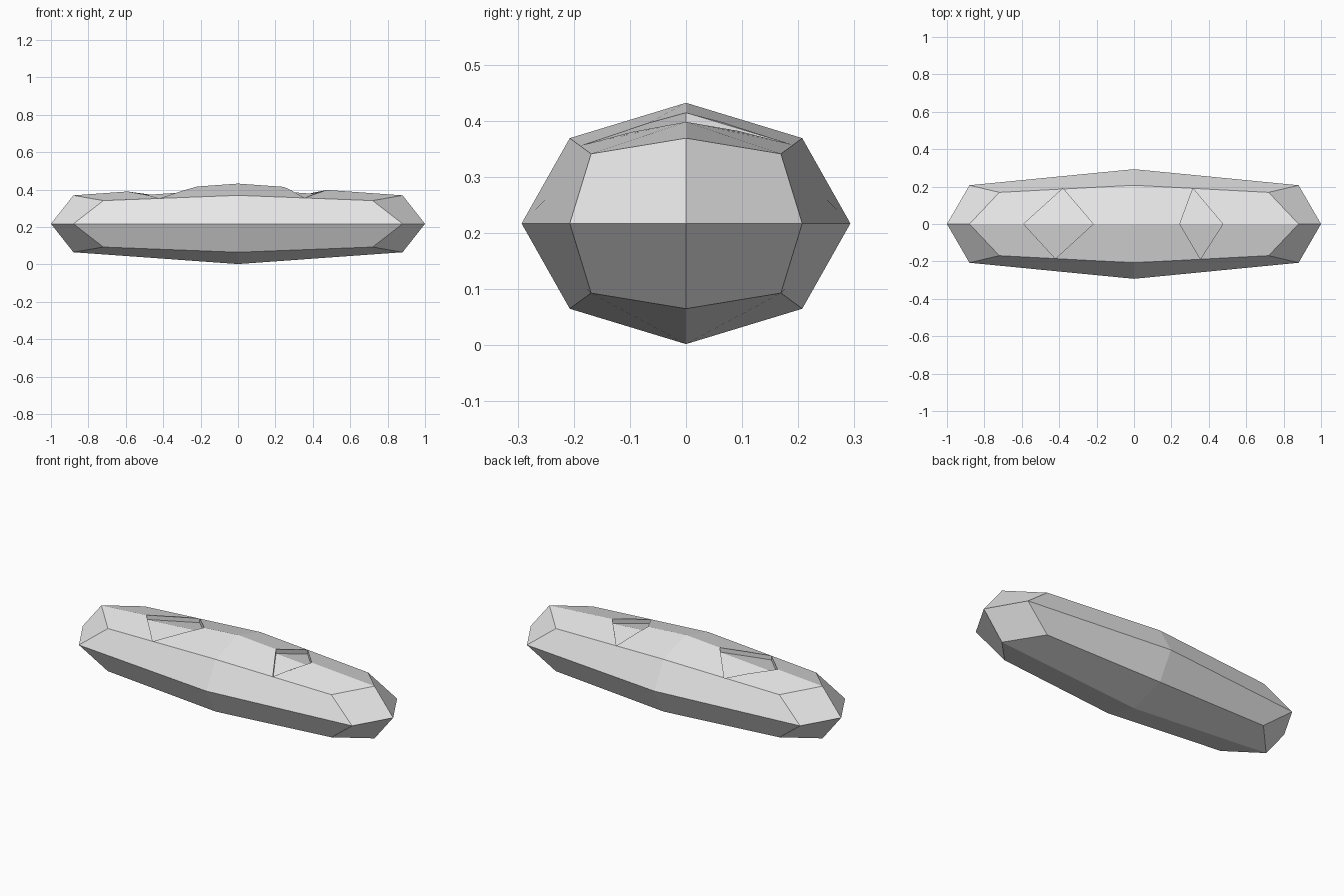
import bpy
import bmesh

old = bpy.data.objects.get("Cube")
if old:
    bpy.data.objects.remove(old, do_unlink=True)

MID = 0.217                      # height of the widest outline
HALF_Y, HALF_Z = 0.293, 0.215
REACH = {1: 1.0, 2: 0.88, 3: 0.72}   # length of face centres, edges, corners
DEPTH = 0.026

stone = bpy.data.materials.new("pale_grey")
stone.use_nodes = True
grey = (0.8, 0.8, 0.8, 1)
stone.diffuse_color = grey
stone.node_tree.nodes["Principled BSDF"].inputs["Base Color"].default_value = grey


def make_object(name, bm):
    bmesh.ops.recalc_face_normals(bm, faces=bm.faces)
    mesh = bpy.data.meshes.new(name)
    bm.to_mesh(mesh)
    bm.free()
    mesh.materials.append(stone)
    obj = bpy.data.objects.new(name, mesh)
    bpy.context.collection.objects.link(obj)
    return obj


# Faceted bar: a stretched rounded block with four quads on each side
def make_bar():
    bm = bmesh.new()
    verts = {}

    def vert(key):
        if key not in verts:
            n = sum(map(abs, key))
            x, y, z = key
            verts[key] = bm.verts.new((x * REACH[n], y * HALF_Y / n ** 0.5,
                                       MID + z * HALF_Z / n ** 0.5))
        return verts[key]

    signs = (-1, 1)
    for corner in [(x, y, z) for x in signs for y in signs for z in signs]:
        for axis in range(3):
            edges = []
            for other in range(3):
                if other != axis:
                    key = list(corner)
                    key[other] = 0
                    edges.append(tuple(key))
            centre = tuple(c if i == axis else 0 for i, c in enumerate(corner))
            bm.faces.new([vert(k) for k in (corner, edges[0], centre, edges[1])])
    return make_object("faceted_bar", bm)


def surface_height(x, y):
    slope = 0.0705 if y == 0 else 0.053
    return MID + HALF_Z - slope * abs(x) - 0.2995 * abs(y)


# Diamond notch cutter with a folded floor parallel to the top
def make_cutter(name, outline):
    bm = bmesh.new()
    low = [bm.verts.new((x, y, surface_height(x, y) - DEPTH)) for x, y in outline]
    high = [bm.verts.new((x, y, 0.6)) for x, y in outline]
    for i in range(4):
        j = (i + 1) % 4
        bm.faces.new((low[i], low[j], high[j], high[i]))
    bm.faces.new(high)
    bm.faces.new((low[0], low[1], low[2]))
    bm.faces.new((low[0], low[2], low[3]))
    return make_object(name, bm)


bar = make_bar()
notches = {
    "right_notch_cutter": [(-0.59, 0), (-0.42, -0.185), (-0.218, 0), (-0.38, 0.19)],
    "left_notch_cutter": [(0.245, 0), (0.355, -0.187), (0.475, 0), (0.315, 0.19)],
}

# Cut both notches, then discard the cutters
bpy.context.view_layer.objects.active = bar
for name, outline in notches.items():
    cutter = make_cutter(name, outline)
    cutter.hide_render = True
    cut = bar.modifiers.new(name, "BOOLEAN")
    cut.operation = "DIFFERENCE"
    cut.solver = "EXACT"
    cut.object = cutter
    bpy.ops.object.modifier_apply(modifier=cut.name)
    bpy.data.objects.remove(cutter, do_unlink=True)
